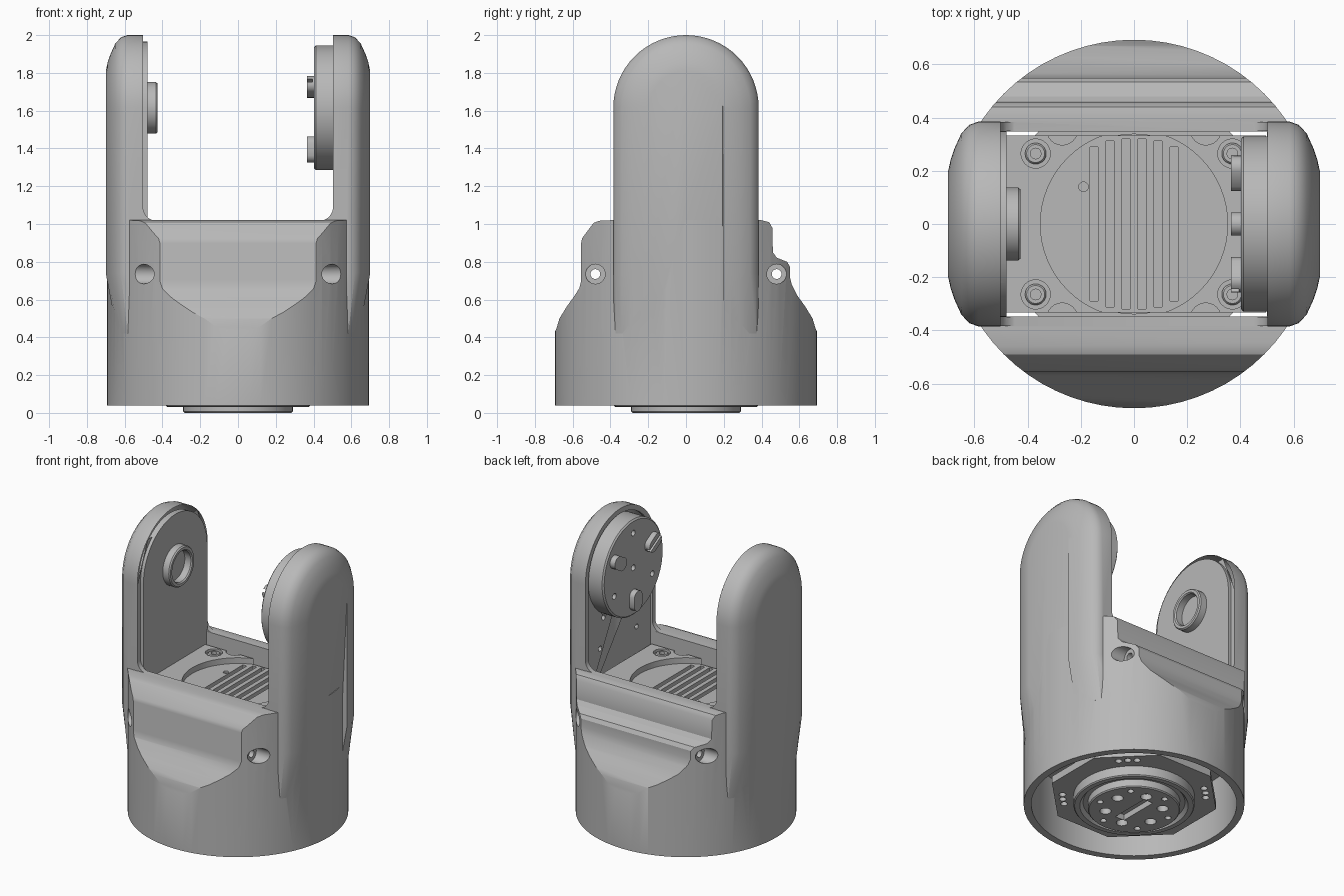
import bpy, bmesh
from math import pi, cos, sin

cube = bpy.data.objects.get("Cube")
if cube:
    bpy.data.objects.remove(cube, do_unlink=True)

grey = bpy.data.materials.new("plain grey")
grey.use_nodes = True
grey.diffuse_color = (0.48, 0.48, 0.48, 1)
grey.node_tree.nodes["Principled BSDF"].inputs["Base Color"].default_value = (0.48, 0.48, 0.48, 1)

PIVOT = 1.615      # height of the arm axis
ARM_R = 0.385      # half width of an arm


def place(axis, u, v, w):
    """Section point (u, v) at distance w along the axis."""
    return {"x": (w, u, v), "y": (u, w, v), "z": (u, v, w)}[axis]


def loft(name, rings):
    """Closed solid through rings of equal point count."""
    bm = bmesh.new()
    rows = [[bm.verts.new(p) for p in ring] for ring in rings]
    n = len(rows[0])
    for a, b in zip(rows, rows[1:]):
        for i in range(n):
            j = (i + 1) % n
            bm.faces.new((a[i], a[j], b[j], b[i]))
    bm.faces.new(rows[0][::-1])
    bm.faces.new(rows[-1])
    bmesh.ops.recalc_face_normals(bm, faces=bm.faces[:])
    mesh = bpy.data.meshes.new(name)
    bm.to_mesh(mesh)
    bm.free()
    mesh.materials.append(grey)
    ob = bpy.data.objects.new(name, mesh)
    bpy.context.collection.objects.link(ob)
    return ob


def turned(name, profile, axis="z", c=(0, 0), n=48, turn=0):
    """Round part from (radius, position along axis) pairs."""
    return loft(name, [[place(axis, c[0] + r * cos(turn + 2 * pi * i / n),
                              c[1] + r * sin(turn + 2 * pi * i / n), w)
                        for i in range(n)] for r, w in profile])


def rod(r, a, b, axis="z", c=(0, 0), n=24):
    return turned("cutter", [(r, a), (r, b)], axis, c, n)


def prism(name, pts, a, b, axis):
    return loft(name, [[place(axis, u, v, w) for u, v in pts] for w in (a, b)])


def block(x0, x1, y0, y1, z0, z1, name="cutter"):
    return prism(name, [(x0, y0), (x1, y0), (x1, y1), (x0, y1)], z0, z1, "z")


def combine(target, tools, op="DIFFERENCE"):
    for tool in tools:
        tool.hide_render = True
        mod = target.modifiers.new("cut", "BOOLEAN")
        mod.operation, mod.solver, mod.object = op, "EXACT", tool
        bpy.context.view_layer.objects.active = target
        bpy.ops.object.modifier_apply(modifier=mod.name)
        bpy.data.objects.remove(tool, do_unlink=True)


def arm_ring(x, inset, side, foot=0.42):
    """Round-topped arm outline; its foot leans in to meet the base."""
    r = ARM_R - inset
    lean = x - 0.06 * (x - 0.5) / 0.2
    pts = [(x, r * cos(pi * i / 32), PIVOT + r * sin(pi * i / 32)) for i in range(33)]
    pts += [(x, -r, 0.74), (lean, -r, foot), (lean, r, foot), (x, r, 0.74)]
    return [(side * px, y, z) for px, y, z in pts]


# Housing: side profile trimmed by the round base
front = [(-0.4, 1.02), (-0.46, 1.017), (-0.49, 1.005), (-0.55, 0.925), (-0.555, 0.9),
         (-0.555, 0.7), (-0.565, 0.66), (-0.59, 0.62), (-0.63, 0.565), (-0.67, 0.5),
         (-0.685, 0.45), (-0.71, 0.39), (-0.71, 0.04)]
back = [(0.71, 0.04), (0.71, 0.39), (0.685, 0.45), (0.67, 0.5), (0.63, 0.565), (0.59, 0.62),
        (0.56, 0.68), (0.55, 0.72), (0.55, 0.775), (0.535, 0.8), (0.48, 0.822),
        (0.46, 0.85), (0.457, 0.98), (0.44, 1.01), (0.4, 1.02)]
housing = prism("housing", front + back, -0.8, 0.8, "x")
combine(housing, [turned("trim", [(0.693, 0), (0.693, 1.2)], n=72)], "INTERSECT")

# Two arms with rounded outer edges, and fillets at the gap corners
edge = [(0.502, 0), (0.585, 0), (0.62, 0.012), (0.65, 0.045), (0.675, 0.1), (0.69, 0.145), (0.7, 0.19)]
extras = []
for s in (1, -1):
    extras.append(loft("arm", [arm_ring(x, d, s) for x, d in edge]))
    curve = [(s * (0.43 + 0.073 * sin(t * pi / 16)), 1.09 - 0.073 * cos(t * pi / 16)) for t in range(9)]
    corner = curve + [(s * 0.55, 1.09), (s * 0.55, 0.98), (s * 0.43, 0.98)]
    for y in (-0.366, 0.366):
        extras.append(prism("fillet", corner, y - 0.017, y + 0.017, "y"))
combine(housing, extras, "UNION")

# Hollow inside, recessed arm panels, screw holes
cuts = [rod(0.645, 0, 0.45, n=72), block(-0.5, 0.5, -0.347, 0.347, 0.4, 1.2)]
for s in (1, -1):
    cuts.append(loft("panel", [arm_ring(x, 0.035, s, 0.6) for x in (0.48, 0.52)]))
    cuts.append(rod(0.026, -0.8, 0.8, "x", (s * 0.48, 0.735)))
    for t in (1, -1):
        cuts.append(rod(0.052, s * 0.44, s * 0.8, "x", (t * 0.48, 0.735)))
        cuts += [rod(0.018, s * 0.5, s * 0.55, "x", (t * y, z), 12)
                 for y, z in ((0.16, 1.3), (0.2, 1.1))]
combine(housing, cuts)

# Bearing hub on the right arm
turned("bearing_hub", [(0.31, -0.54), (0.31, -0.512), (0.295, -0.505), (0.28, -0.512),
                       (0.225, -0.512), (0.215, -0.495), (0.18, -0.495), (0.17, -0.505),
                       (0.137, -0.505), (0.137, -0.435), (0.13, -0.427), (0.112, -0.427),
                       (0.105, -0.435), (0.105, -0.515)], "x", (0, PIVOT))

# Drive disc with three lugs on the left arm
disc = turned("drive_disc", [(0.33, 0.54), (0.33, 0.412), (0.32, 0.403)], "x", (0, PIVOT), 64)
combine(disc, [rod(0.02, 0.38, 0.45, "x", (0.24 * cos(a * pi / 3 + pi / 2),
                                         PIVOT + 0.24 * sin(a * pi / 3 + pi / 2)), 16)
               for a in (0, 2, 4)] + [rod(0.02, 0.38, 0.45, "x", (0, PIVOT), 16)])
for k in range(3):
    a = pi / 6 + k * 2 * pi / 3
    pts = []
    for i in range(16):
        t = (i + 0.5) * pi / 8
        u = 0.22 + (0.025 if cos(t) > 0 else -0.025) + 0.045 * cos(t)
        v = 0.045 * sin(t)
        pts.append((u * cos(a) - v * sin(a), PIVOT + u * sin(a) + v * cos(a)))
    lug = prism("drive_lug", pts, 0.365, 0.42, "x")
    if k == 1:
        combine(lug, [prism("slit", [(c * cos(a) - d * sin(a), PIVOT + c * sin(a) + d * cos(a))
                                     for c, d in ((0.1, -0.01), (0.35, -0.01), (0.35, 0.01), (0.1, 0.01))],
                            0.35, 0.395, "x")])

# Floor plate with ribbed round recess and screw seats
floor = block(-0.497, 0.497, -0.333, 0.333, 0.82, 0.935, "floor_plate")
cuts = [rod(0.352, 0.895, 1, n=64), rod(0.018, 0.88, 1, c=(-0.19, 0.14))]
for i in range(6):
    x = -0.15 + 0.06 * i
    h = (0.34 ** 2 - x * x) ** 0.5 - 0.015
    cuts.append(block(x - 0.015, x + 0.015, -min(h, 0.32), min(h, 0.32), 0.86, 0.91))
for sx in (1, -1):
    for sy in (1, -1):
        cuts.append(rod(0.055, 0.915, 1, c=(sx * 0.37, sy * 0.265)))
        cuts.append(rod(0.058, 0.9, 1, c=(sx * 0.27, sy * 0.355)))
combine(floor, cuts)
for sx in (1, -1):
    for sy in (1, -1):
        turned("floor_screw", [(0.04, 0.9), (0.04, 0.925), (0.034, 0.932), (0.02, 0.932), (0.02, 0.915)],
               c=(sx * 0.37, sy * 0.265), n=20)

# Motor inside and its mounting plate
turned("motor_body", [(0.34, 0.12), (0.34, 0.83)])
mount = turned("mounting_plate", [(0.54, 0.15), (0.54, 0.1)], n=8, turn=pi / 8)
cuts = []
for k in range(4):
    for d in (-0.13, 0, 0.13):
        a = pi / 4 + k * pi / 2 + d
        cuts.append(rod(0.022, 0.05, 0.13, c=(0.45 * cos(a), 0.45 * sin(a)), n=16))
combine(mount, cuts)

# Bottom flange ring and output disc
turned("flange_ring", [(0.38, 0.14), (0.38, 0.037), (0.373, 0.03), (0.34, 0.03), (0.32, 0.055)], n=64)
output = turned("output_disc", [(0.29, 0.1), (0.29, 0.007), (0.283, 0)], n=64)
cuts = [block(-0.035, 0.035, -0.14, 0.14, -0.1, 0.04)]
for k in range(12):
    a = (k + 0.5) * pi / 6
    r, size = ((0.18, 0.036), (0.235, 0.02))[k % 2]
    cuts.append(rod(size, -0.1, 0.04, c=(r * cos(a), r * sin(a)), n=20))
combine(output, cuts)

# Smooth shading with sharp edges
bpy.ops.object.select_all(action="DESELECT")
for ob in bpy.context.collection.objects:
    if ob.type == "MESH":
        ob.select_set(True)
        bpy.context.view_layer.objects.active = ob
bpy.ops.object.shade_smooth_by_angle(angle=pi / 6)
